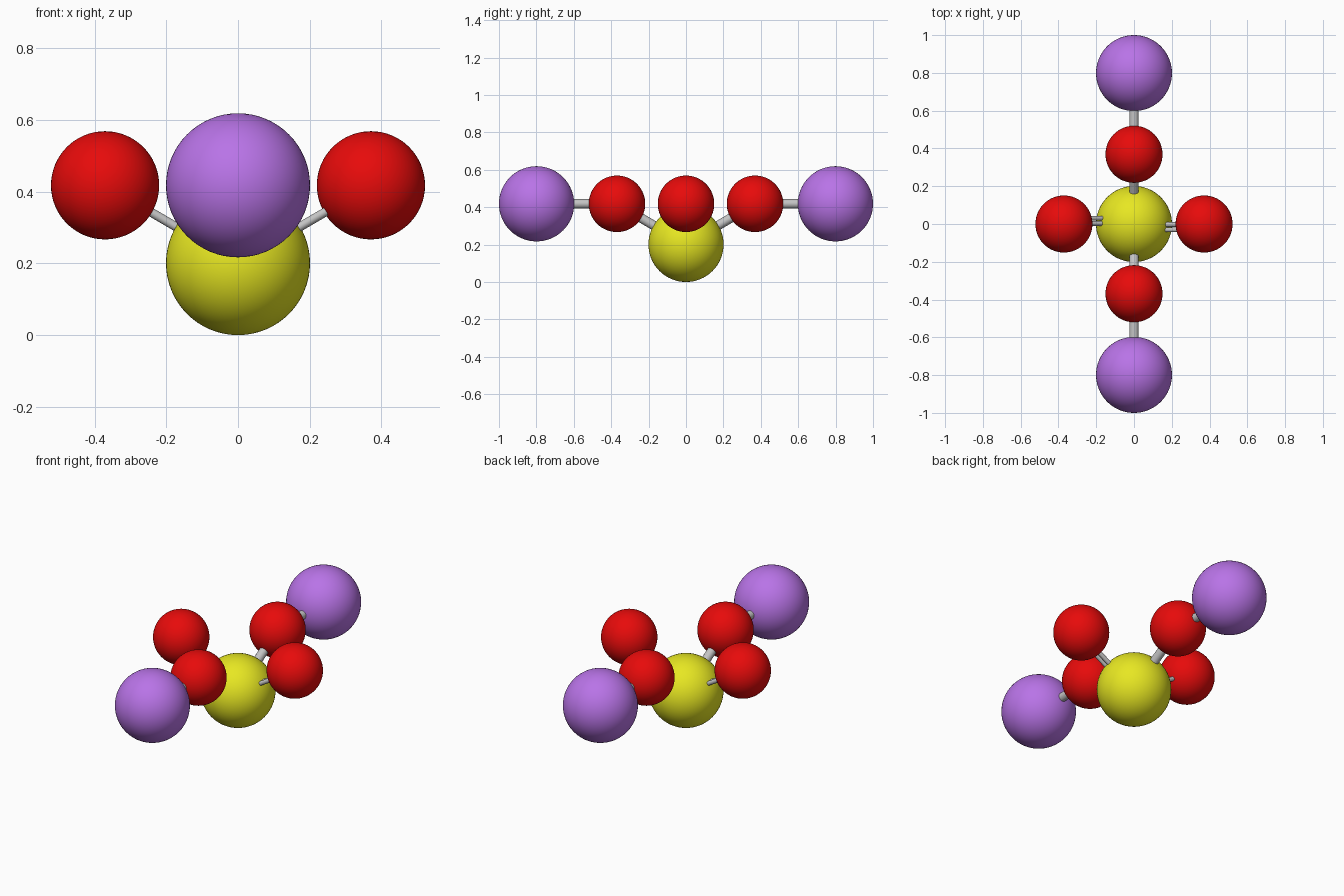
import bpy
from mathutils import Vector

if "Cube" in bpy.data.objects:
    bpy.data.objects.remove(bpy.data.objects["Cube"])


def material(name, rgb):
    m = bpy.data.materials.new(name)
    m.diffuse_color = (*rgb, 1.0)
    m.use_nodes = True
    m.node_tree.nodes["Principled BSDF"].inputs["Base Color"].default_value = m.diffuse_color
    return m


YELLOW = material("yellow", (1.0, 1.0, 0.02))
RED = material("red", (1.0, 0.004, 0.004))
PURPLE = material("light purple", (0.604, 0.216, 1.0))
GREY = material("grey", (0.55, 0.55, 0.55))


def finish(name, mat):
    ob = bpy.context.object
    ob.name = name
    ob.data.materials.append(mat)
    bpy.ops.object.shade_smooth_by_angle()


def ball(name, centre, radius, mat):
    bpy.ops.mesh.primitive_uv_sphere_add(segments=64, ring_count=32,
                                         radius=radius, location=centre)
    finish(name, mat)


def rod(name, a, b, radius):
    d = b - a
    bpy.ops.mesh.primitive_cylinder_add(vertices=24, radius=radius,
                                        depth=d.length, location=(a + b) / 2)
    bpy.context.object.rotation_mode = 'QUATERNION'
    bpy.context.object.rotation_quaternion = d.to_track_quat('Z', 'Y')
    finish(name, GREY)


# Central atom
core = Vector((0, 0, 0.201))
ball("central_ball", core, 0.201, YELLOW)

for side, s in (("a", 1), ("b", -1)):
    # Side arms along x, each held by a pair of thin rods set off in y
    arm = Vector((s * 0.371, 0, 0.418))
    ball(f"side_ball_{side}", arm, 0.151, RED)
    for i, off in enumerate((0.003, 0.031)):
        shift = Vector((0, -s * off, 0))
        rod(f"double_rod_{side}_{i + 1}", core + shift, arm + shift, 0.0125)

    # Long arms along y, with single rods and an outer ball
    mid = Vector((0, s * 0.369, 0.418))
    end = Vector((0, s * 0.799, 0.418))
    ball(f"middle_ball_{side}", mid, 0.151, RED)
    ball(f"outer_ball_{side}", end, 0.201, PURPLE)
    rod(f"inner_rod_{side}", core, mid, 0.025)
    rod(f"outer_rod_{side}", mid, end, 0.025)
